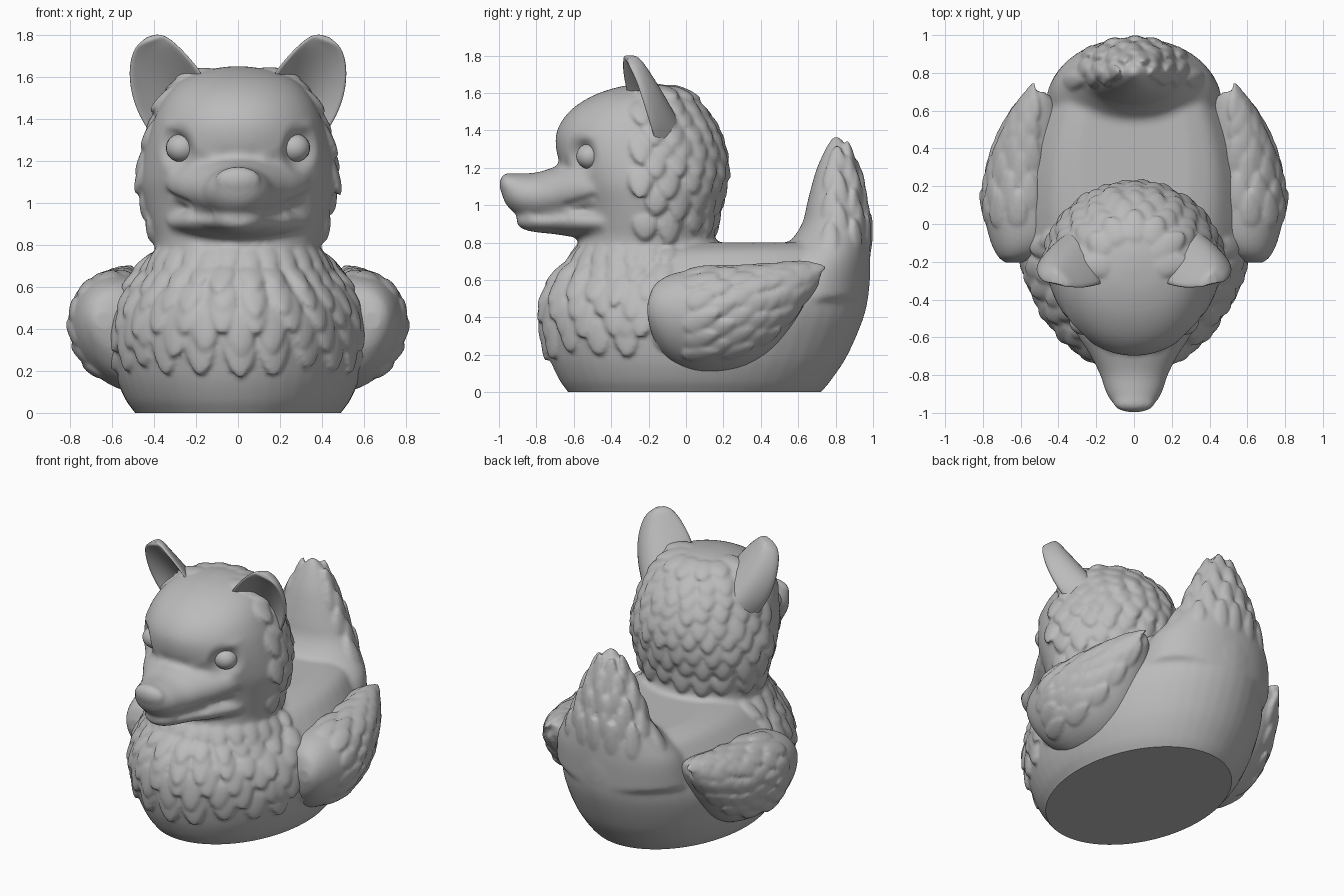
import bpy, bmesh, math, random
from mathutils import Vector, kdtree
from mathutils.bvhtree import BVHTree

random.seed(4)
if "Cube" in bpy.data.objects:
    bpy.data.objects.remove(bpy.data.objects["Cube"])

grey = bpy.data.materials.new("matte_grey")
grey.use_nodes = True
grey.diffuse_color = (0.5, 0.5, 0.5, 1)
grey.node_tree.nodes["Principled BSDF"].inputs["Base Color"].default_value = (0.5, 0.5, 0.5, 1)


def circle(n):
    return [(math.cos(k * math.tau / n), math.sin(k * math.tau / n)) for k in range(n)]


def spline(rows, steps=5):
    """Catmull-Rom interpolation between rows of numbers."""
    out = []
    last = len(rows) - 1
    for i in range(last):
        a, b, c, d = (rows[max(0, min(last, i + k))] for k in (-1, 0, 1, 2))
        for s in range(steps):
            t = s / steps
            out.append([q + t / 2 * (r - p + t * (2*p - 5*q + 4*r - w + t * (3*(q - r) + w - p)))
                        for p, q, r, w in zip(a, b, c, d)])
    return out + [list(rows[-1])]


def skin(bm, rings):
    """Closed surface through rings of points."""
    rings = [[bm.verts.new(p) for p in ring] for ring in rings]
    n = len(rings[0])
    for a, b in zip(rings, rings[1:]):
        for i in range(n):
            bm.faces.new((a[i], a[(i + 1) % n], b[(i + 1) % n], b[i]))
    bm.faces.new(reversed(rings[0]))
    bm.faces.new(rings[-1])


def loft(bm, rows, ring):
    skin(bm, [ring(r) for r in spline(rows)])


def ball(bm, at, a, b, c, taper=0.0):
    """Ellipsoid with half axes a, b, c, narrowing along c."""
    rings = []
    for k in range(9):
        angle = math.pi * (k + 0.35) / 8.7
        h, r = -math.cos(angle), math.sin(angle)
        rings.append([at + a * (x * r * (1 - taper * h)) + b * (y * r) + c * h for x, y in ROUND])
    skin(bm, rings)


ROUND = circle(12)
RING = circle(48)


def blob(bm, at, size):
    ball(bm, Vector(at), Vector((size[0], 0, 0)), Vector((0, size[1], 0)), Vector((0, 0, size[2])))


def flat_ring(r):        # height, front, back, half width
    z, f, b, w = r
    return [(w * c, (f + b) / 2 + (b - f) / 2 * s, z) for c, s in RING]


def upright_ring(r):     # y, bottom, top, half width, centre x, outward lean
    y, lo, hi, w, cx, lean = r
    return [(cx + w * c + lean * s, y, (lo + hi) / 2 + (hi - lo) / 2 * s) for c, s in RING]


def finish(bm, name, mirror=False, subsurf=0):
    bmesh.ops.recalc_face_normals(bm, faces=bm.faces)
    for f in bm.faces:
        f.smooth = True
    mesh = bpy.data.meshes.new(name)
    bm.to_mesh(mesh)
    bm.free()
    mesh.materials.append(grey)
    obj = bpy.data.objects.new(name, mesh)
    bpy.context.collection.objects.link(obj)
    if subsurf:
        obj.modifiers.new("round", 'SUBSURF').levels = subsurf
        obj.modifiers["round"].render_levels = subsurf
    if mirror:
        obj.modifiers.new("mirror", 'MIRROR')
    return obj


def fuse(bm, voxel, softness):
    """Melt overlapping solids into one soft skin and return it."""
    rough = finish(bm, "rough")
    remesh = rough.modifiers.new("fuse", 'REMESH')
    remesh.mode = 'VOXEL'
    remesh.voxel_size = voxel
    soft = rough.modifiers.new("soften", 'SMOOTH')
    soft.factor, soft.iterations = 0.5, softness
    dg = bpy.context.evaluated_depsgraph_get()
    mesh = bpy.data.meshes.new_from_object(rough.evaluated_get(dg))
    bpy.data.objects.remove(rough)
    out = bmesh.new()
    out.from_mesh(mesh)
    bpy.data.meshes.remove(mesh)
    out.normal_update()
    out.verts.ensure_lookup_table()
    return out


def feather(bm, tree, centre, direction, tip, length, width, thick, lift):
    """Lay one rounded feather on the surface met when looking in along direction."""
    direction = Vector(direction).normalized()
    p, n, _, _ = tree.ray_cast(Vector(centre) + direction * 0.62, -direction)
    if p is None:
        return
    t = Vector(tip) - n * n.dot(Vector(tip))
    if t.length < 0.05:
        return
    t = (t.normalized() + n * lift).normalized()
    s = t.cross(n).normalized()
    ball(bm, p, s * width, t.cross(s) * thick, t * (length * random.uniform(0.85, 1.2)), 0.25)


# Core: body, tail, head, muzzle and jaw fused into one skin
bm = bmesh.new()
loft(bm, [(-.08, -.57, .62, .43), (0, -.63, .72, .49), (.07, -.68, .78, .54), (.2, -.735, .865, .59),
          (.4, -.77, .95, .62), (.55, -.745, .98, .585), (.68, -.655, .985, .5),
          (.76, -.5, .96, .42), (.8, -.3, .9, .3)], flat_ring)
loft(bm, [(.5, .3, .97, .47), (.68, .42, .985, .43), (.8, .55, .985, .35), (.9, .62, .975, .28),
          (1, .645, .96, .235), (1.1, .67, .94, .19), (1.2, .7, .91, .14), (1.3, .745, .87, .08),
          (1.37, .785, .82, .02)], flat_ring)
loft(bm, [(.55, -.66, .4, .5), (.68, -.625, .27, .44), (.76, -.59, .19, .4), (.83, -.57, .155, .4),
          (.9, -.57, .155, .42), (1, -.59, .175, .445), (1.1, -.625, .195, .462),
          (1.2, -.665, .205, .452), (1.3, -.695, .19, .43), (1.4, -.69, .155, .4), (1.5, -.625, .09, .35),
          (1.58, -.51, .02, .275), (1.63, -.37, -.06, .165), (1.65, -.24, -.15, .04)], flat_ring)
loft(bm, [(-.985, 1.06, 1.12, .05, 0, 0), (-.96, 1, 1.165, .1, 0, 0), (-.9, .95, 1.17, .145, 0, 0),
          (-.8, .925, 1.175, .18, 0, 0), (-.7, .925, 1.205, .23, 0, 0), (-.6, .93, 1.235, .295, 0, 0),
          (-.5, .94, 1.25, .345, 0, 0), (-.35, 1, 1.25, .37, 0, 0)], upright_ring)
loft(bm, [(-.905, .895, .94, .05, 0, 0), (-.87, .87, .97, .095, 0, 0), (-.8, .855, .99, .14, 0, 0),
          (-.7, .845, 1, .195, 0, 0), (-.6, .83, 1, .265, 0, 0), (-.45, .82, 1, .34, 0, 0)], upright_ring)
blob(bm, (0, -.95, 1.11), (.115, .05, .065))
# Slanting brow ridges
for x, y, z, r in spline([(.11, -.64, 1.225, .03), (.2, -.6, 1.285, .042), (.28, -.54, 1.345, .042),
                          (.34, -.465, 1.38, .025)]):
    for side in (1, -1):
        blob(bm, (side * x, y, z), (r, r, r * .75))
bm = fuse(bm, 0.016, 6)

# Press in the eye sockets and the mouth line
tree = BVHTree.FromBMesh(bm)
kd = kdtree.KDTree(len(bm.verts))
for v in bm.verts:
    kd.insert(v.co, v.index)
kd.balance()
push = {}
mouth = spline([(.16, -.83, .945), (.2, -.74, .95), (.26, -.65, .97), (.31, -.57, 1), (.34, -.5, 1.035)])
dents = [(p, .03, .011) for p in mouth] + [((.295, -.56, 1.262), .13, .06)]
for (x, y, z), radius, depth in dents:
    for side in (1, -1):
        spot = tree.find_nearest(Vector((side * x, y, z)))[0]
        for co, i, dist in kd.find_range(spot, radius):
            push[i] = max(push.get(i, 0), depth * (1 - (dist / radius) ** 2) ** 2)
for i, amount in push.items():
    bm.verts[i].co -= bm.verts[i].normal * amount
core_tree = BVHTree.FromBMesh(bm)


def around(centre, facing, spread, step, elevation, **look):
    """A row of feathers fanned about a vertical axis; facing is -1 front, 1 back."""
    count = max(1, round(2 * spread / step))
    for k in range(count + 1):
        a = math.radians(-spread + 2 * spread * k / count + random.uniform(-2, 2))
        el = math.radians(elevation + random.uniform(-1.5, 1.5))
        feather(bm, core_tree, centre, (math.sin(a) * math.cos(el), facing * math.cos(a) * math.cos(el),
                                        math.sin(el)), **look)


# Chest ruff, from the throat down
for row in range(6):
    around((0, -.2, .73 - .085 * row), -1, 104 - 7 * (row % 2), 14 + row, 0, tip=(0, 0, -1),
           length=.085 + .005 * row, width=.052 + .005 * row, thick=.022, lift=.13)
# Rows of feathers over the back of the head and the cheeks
for row in range(9):
    el = 60 - 12.5 * row
    around((0, -.2, 1.25), 1, 94 - 8 * (row % 2), 16 / max(0.55, math.cos(math.radians(el))), el,
           tip=(0, 0, -1), length=.09, width=.068, thick=.025, lift=.2)
# Upswept tail feathers
for row in range(6):
    around((0, .79, .84 + .08 * row), 1, 95 - 12 * (row % 2), 30 + 5 * row, 0, tip=(0, 0, 1),
           length=.1, width=.045, thick=.018, lift=.14)
bm = fuse(bm, 0.0125, 2)

# Flat underside
bmesh.ops.bisect_plane(bm, geom=bm.verts[:] + bm.edges[:] + bm.faces[:], plane_co=(0, 0, 0),
                       plane_no=(0, 0, 1), clear_inner=True)
bmesh.ops.edgeloop_fill(bm, edges=[e for e in bm.edges if e.is_boundary])
core = finish(bm, "body_and_head")
for poly in core.data.polygons:
    if poly.center.z < 0.001:
        poly.use_smooth = False

# Eyes
bm = bmesh.new()
blob(bm, (.268, -.515, 1.262), (.08, .077, .07))
finish(bm, "eyes", mirror=True, subsurf=1)


# Cupped ears: inner x, z; outer x, z; inner y, outer y; depth
def ear_ring(r):
    x0, z0, x1, z1, y0, y1, depth = r
    pts = []
    for k in range(20):
        back = k >= 10
        t = (k % 10 + 0.5) / 10
        t = 1 - t if back else t
        bulge = math.sin(math.pi * t) ** 0.8
        y = y0 + (y1 - y0) * t + (depth * bulge + 0.015 if back else max(depth - 0.07, 0) * bulge)
        pts.append((x0 + (x1 - x0) * t, y, z0 + (z1 - z0) * t))
    return pts


bm = bmesh.new()
loft(bm, [(.1, 1.48, .37, 1.23, -.345, -.17, .24), (.135, 1.57, .435, 1.32, -.36, -.2, .23),
          (.165, 1.64, .495, 1.425, -.37, -.225, .2), (.22, 1.705, .527, 1.54, -.37, -.25, .16),
          (.28, 1.76, .527, 1.65, -.36, -.275, .115), (.335, 1.795, .497, 1.735, -.34, -.3, .075),
          (.385, 1.803, .435, 1.79, -.32, -.31, .035)], ear_ring)
finish(bm, "ears", mirror=True, subsurf=1)

# Folded wings with overlapping feathers toward the tip
wing_rows = [(-.205, .4, .48, .04, .64, 0), (-.17, .28, .57, .13, .59, .02),
             (-.08, .16, .63, .22, .54, .04), (.08, .1, .66, .265, .525, .05),
             (.28, .12, .665, .255, .515, .05), (.44, .21, .675, .21, .51, .04),
             (.56, .35, .685, .155, .505, .02), (.65, .5, .685, .09, .505, 0), (.7, .6, .68, .03, .505, 0)]
bm = bmesh.new()
loft(bm, wing_rows, upright_ring)
bmesh.ops.recalc_face_normals(bm, faces=bm.faces)
wing_tree = BVHTree.FromBMesh(bm)
for row, (y, lo, hi, w, cx, lean) in enumerate(spline(wing_rows[3:8], 2)):
    count = max(3, round((hi - lo) * 11))
    for k in range(count):
        a = math.radians(-45 + 140 * (k + 0.5 * (row % 2)) / count)
        feather(bm, wing_tree, (cx, y, (lo + hi) / 2), (math.cos(a), 0, math.sin(a)),
                (0, .9, .4), .09, .05, .017, .1)
finish(fuse(bm, 0.012, 2), "wings", mirror=True)
